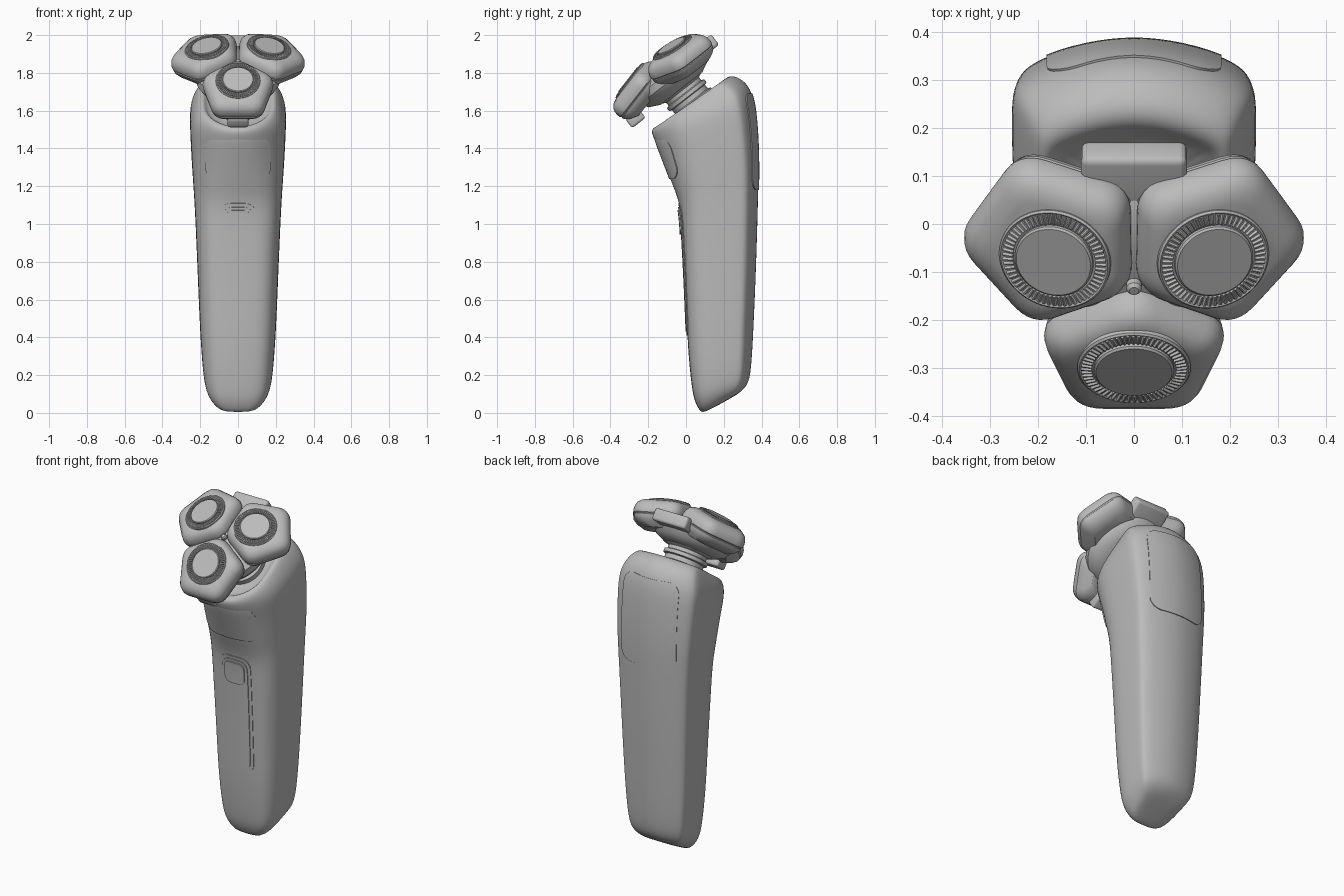
import bpy, bmesh
from math import sin, cos, pi, radians, sqrt
from mathutils import Vector, Matrix
from mathutils.bvhtree import BVHTree

cube = bpy.data.objects.get("Cube")
if cube:
    bpy.data.objects.remove(cube, do_unlink=True)

grey = bpy.data.materials.new("satin_grey")
grey.use_nodes = True
tone = (0.5, 0.5, 0.5, 1)
grey.diffuse_color = tone
grey.node_tree.nodes["Principled BSDF"].inputs["Base Color"].default_value = tone


def finish(name, bm, angle=35, subsurf=0, recalc=True):
    if recalc:
        bmesh.ops.recalc_face_normals(bm, faces=bm.faces)
    mesh = bpy.data.meshes.new(name)
    bm.to_mesh(mesh)
    bm.free()
    obj = bpy.data.objects.new(name, mesh)
    bpy.context.collection.objects.link(obj)
    mesh.materials.append(grey)
    bpy.ops.object.select_all(action='DESELECT')
    bpy.context.view_layer.objects.active = obj
    obj.select_set(True)
    if subsurf:
        mod = obj.modifiers.new("smooth", 'SUBSURF')
        mod.levels = mod.render_levels = subsurf
        bpy.ops.object.modifier_apply(modifier=mod.name)
    bpy.ops.object.shade_smooth_by_angle(angle=radians(angle))
    return obj


def loft(name, rings, matrix=Matrix(), **kw):
    """Closed skin through equal-length rings of points."""
    bm = bmesh.new()
    loops = [[bm.verts.new(matrix @ Vector(p)) for p in ring] for ring in rings]
    n = len(loops[0])
    for a, b in zip(loops, loops[1:]):
        for i in range(n):
            j = (i + 1) % n
            bm.faces.new((a[i], a[j], b[j], b[i]))
    bm.faces.new(loops[0])
    bm.faces.new(loops[-1])
    return finish(name, bm, **kw)


def lathe(name, profile, matrix, sides=64, **kw):
    return loft(name, [[(r * cos(2 * pi * i / sides), r * sin(2 * pi * i / sides), z)
                        for i in range(sides)] for r, z in profile], matrix, **kw)


def block(name, size, centre, matrix, bevel=0.015):
    bm = bmesh.new()
    bmesh.ops.create_cube(bm, size=1, matrix=Matrix.Translation(centre) @ Matrix.Diagonal((*size, 1)))
    bmesh.ops.bevel(bm, geom=bm.edges[:], offset=bevel, segments=3, affect='EDGES', profile=0.5)
    bm.transform(matrix)
    return finish(name, bm)


def rounded(points, cut=0.24, steps=6):
    """Polygon outline with curved corners."""
    out = []
    for i, p in enumerate(points):
        p = Vector(p)
        a = p.lerp(Vector(points[i - 1]), cut)
        b = p.lerp(Vector(points[(i + 1) % len(points)]), cut)
        for k in range(steps + 1):
            t = k / steps
            out.append(a.lerp(p, t).lerp(p.lerp(b, t), t))
    return out


# Handle: half sections run front to back, as (depth share, width share)
LOW = [(0, 0), (.005, .35), (.03, .64), (.11, .84), (.25, .96), (.45, 1),
       (.72, 1.01), (.81, 1), (.86, .93), (.915, .75), (.97, .42), (1, 0)]
HIGH = [(0, 0), (.02, .32), (.09, .6), (.19, .82), (.31, .96), (.48, 1),
        (.72, 1.01), (.82, 1), (.865, .93), (.915, .75), (.97, .42), (1, 0)]
# Slanted rings: front y, front z, back y, back z, half width, blend to HIGH
RINGS = [(.10, .002, .26, .09, .085, 0), (.075, .004, .295, .115, .125, 0),
         (.045, .06, .335, .155, .166, 0), (.03, .13, .35, .25, .184, 0),
         (.008, .35, .362, .48, .2, 0), (0, .6, .375, .78, .211, 0),
         (-.018, .95, .386, 1.15, .226, 0), (-.03, 1.1, .388, 1.3, .236, .2),
         (-.07, 1.2, .386, 1.42, .244, .5), (-.125, 1.34, .378, 1.56, .251, .9),
         (-.17, 1.445, .363, 1.675, .255, 1), (-.188, 1.485, .325, 1.755, .23, 1),
         (-.175, 1.51, .25, 1.795, .2, 1), (-.14, 1.52, .2, 1.77, .175, 1),
         (-.11, 1.49, .19, 1.715, .155, 1)]


def handle_ring(fy, fz, by, bz, width, mix):
    half = [Vector(a).lerp(Vector(b), mix) for a, b in zip(LOW, HIGH)]
    right = [(w * width, fy + u * (by - fy), fz + u * (bz - fz)) for u, w in half]
    return right + [(-x, y, z) for x, y, z in right[-2:0:-1]]


handle = loft("handle", [handle_ring(*r) for r in RINGS], subsurf=2, angle=50)
surface = bmesh.new()
surface.from_mesh(handle.data)
tree = BVHTree.FromBMesh(surface)
surface.free()


def drape(name, side, z0, z1, width, radius, lift, fade=0, rows=32, cols=14):
    """Thin rounded panel lying on the handle; side is -1 front, 1 back.
    A fade sinks the upper end into the handle."""
    bm = bmesh.new()
    grid = []
    for i in range(-1, rows + 2):
        v = min(max(i, 0), rows) / rows
        z = z0 + (z1 - z0) * (1 - cos(pi * v)) / 2
        d = min(z - z0, z1 - z, radius)
        half = width - radius + sqrt(max(radius ** 2 - (radius - d) ** 2, 0))
        line = []
        for k in range(-1, cols + 2):
            x = half * (2 * min(max(k, 0), cols) / cols - 1)
            hit, normal, _, _ = tree.ray_cast(Vector((x, side * 2, z)), Vector((0, -side, 0)))
            skirt = i in (-1, rows + 1) or k in (-1, cols + 1)
            height = -0.008 if skirt else lift - fade * v ** 4
            line.append(bm.verts.new(hit + normal * height))
        grid.append(line)
    for a, b in zip(grid, grid[1:]):
        for k in range(len(a) - 1):
            bm.faces.new((a[k], a[k + 1], b[k + 1], b[k]))
    bm.normal_update()
    if sum(f.normal.y * f.calc_area() for f in bm.faces) * side < 0:
        bmesh.ops.reverse_faces(bm, faces=bm.faces)
    return finish(name, bm, recalc=False)


drape("back_panel", 1, 1.18, 1.69, .18, .07, .005)
drape("front_collar", -1, 1.24, 1.46, .17, .06, .006, fade=.012)
drape("switch_surround", -1, .41, 1.11, .098, .06, .004)
drape("switch_panel", -1, .43, 1.09, .08, .05, .009)
drape("power_button", -1, .945, 1.075, .063, .035, .015)

# Tilted head frame: local z points out of the shaving face
tilt = radians(38)
head = Matrix.Translation((0, -.147, 1.875)) @ Matrix.Rotation(tilt, 4, 'X')

# Neck with grooved rings, and the core that carries the pods
lathe("neck", [(.13, -.15), (.13, -.2), (.11, -.21), (.11, -.23), (.125, -.235),
               (.125, -.255), (.11, -.26), (.11, -.285), (.125, -.29), (.125, -.36)], head)
lathe("head_core", [(.1, -.035), (.18, -.06), (.22, -.09), (.225, -.13), (.2, -.17), (.14, -.2)], head)
lathe("centre_pin", [(.016, -.04), (.016, -.02), (.01, -.012)], head, sides=24)

# Three shaving pods
outline = rounded([(-.175, 0), (-.05, -.2), (.185, -.127), (.185, .127), (-.05, .2)])
UPPER = [(.66, 0), (.8, -.006), (.91, -.02), (.97, -.038), (1, -.062), (.99, -.078), (.96, -.084)]
LOWER = [(.94, -.08, 0), (.98, -.088, 0), (.96, -.102, 0), (.88, -.125, -.005), (.74, -.15, -.02)]
TEETH = 60
for label, angle in (("front", -90), ("left", 30), ("right", 150)):
    pod = (head @ Matrix.Rotation(radians(angle), 4, 'Z') @ Matrix.Translation((.19, 0, 0))
           @ Matrix.Rotation(radians(14), 4, 'Y'))
    loft(label + "_pod", [[(p.x * s, p.y * s, z) for p in outline] for s, z in UPPER], pod)
    loft(label + "_pod_base", [[(p.x * s + shift, p.y * s, z) for p in outline]
                               for s, z, shift in LOWER], pod)
    lathe(label + "_guard_rim", [(.118, -.02), (.118, .003), (.114, .007), (.109, .004)], pod)
    # Toothed ring: every other pair of points is raised
    rings = []
    for r, low, high in ((.11, -.01, -.01), (.11, .004, .009), (.088, .006, .011), (.086, -.01, -.01)):
        rings.append([(r * cos(pi * i / TEETH / 2), r * sin(pi * i / TEETH / 2),
                       high if i % 4 < 2 else low) for i in range(TEETH * 4)])
    loft(label + "_toothed_ring", rings, pod, angle=25)
    lathe(label + "_cutter_cap", [(.083, -.01), (.083, .011), (.079, .015)], pod)

# Rear bridge between the upper pods, and the release clip under the front pod
block("rear_bridge", (.22, .26, .07), (0, .17, -.105), head)
block("release_clip", (.11, .09, .06), (0, -.29, -.175), head, .012)
